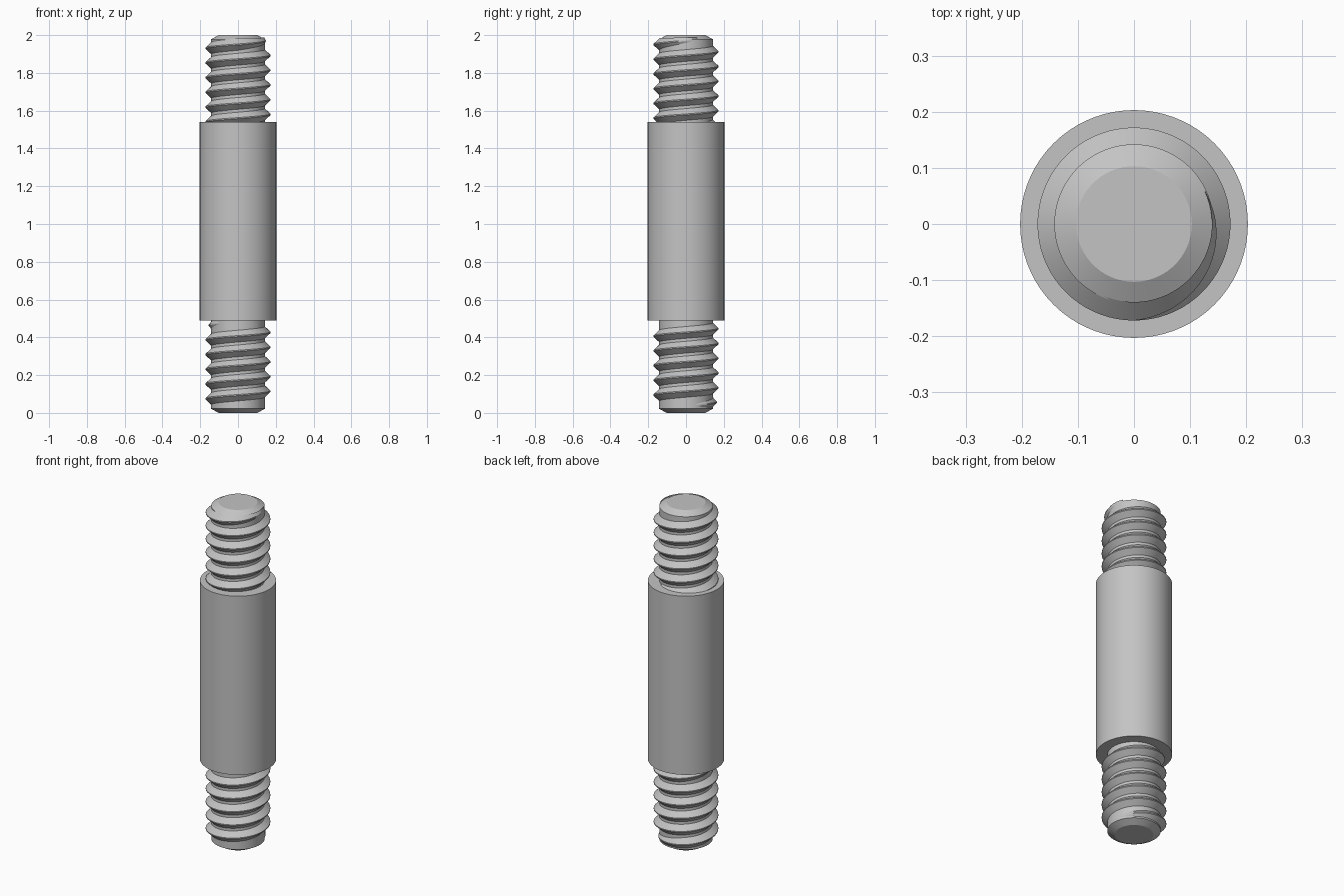
import bpy
import bmesh
from math import cos, sin, pi, radians, floor

STEPS = 72          # segments around every turned part
CORE = 0.142        # radius of the threaded rods
CREST = 0.172       # outer radius of the thread
BODY = 0.203        # radius of the middle sleeve
PITCH = 0.078

cube = bpy.data.objects.get("Cube")
if cube:
    bpy.data.objects.remove(cube, do_unlink=True)

# Single plain metal colour
steel = bpy.data.materials.new("grey steel")
steel.use_nodes = True
colour = (0.55, 0.55, 0.55, 1)
steel.diffuse_color = colour
steel.node_tree.nodes["Principled BSDF"].inputs["Base Color"].default_value = colour


def finish(name, bm):
    """Turn the bmesh into a named object, smooth with sharp edges kept."""
    bmesh.ops.recalc_face_normals(bm, faces=bm.faces)
    mesh = bpy.data.meshes.new(name)
    bm.to_mesh(mesh)
    bm.free()
    mesh.materials.append(steel)
    obj = bpy.data.objects.new(name, mesh)
    bpy.context.collection.objects.link(obj)
    bpy.ops.object.select_all(action='DESELECT')
    obj.select_set(True)
    bpy.context.view_layer.objects.active = obj
    bpy.ops.object.shade_smooth_by_angle(angle=radians(24))
    return obj


def bridge(bm, a, b, closed=True):
    """Join two rows of vertices with quads."""
    n = len(a)
    for i in range(n if closed else n - 1):
        j = (i + 1) % n
        bm.faces.new((a[i], a[j], b[j], b[i]))


def turned(name, profile):
    """Solid of revolution from (radius, height) pairs, capped at both ends."""
    bm = bmesh.new()
    rings = [[bm.verts.new((r * cos(2 * pi * i / STEPS), r * sin(2 * pi * i / STEPS), z))
              for i in range(STEPS)] for r, z in profile]
    for a, b in zip(rings, rings[1:]):
        bridge(bm, a, b)
    bm.faces.new(rings[0])
    bm.faces.new(rings[-1])
    return finish(name, bm)


def thread(name, z_zero, start, end, fade_in, fade_out):
    """Right-hand ridge; angles in degrees, z_zero is its height at angle 0."""
    bm = bmesh.new()
    root, half, flat = CORE - 0.003, 0.034, 0.003
    count = int((end - start) * STEPS / 360)
    rows = []
    for k in range(count + 1):
        deg = start + (end - start) * k / count
        size = 1.0
        if fade_in:
            size = min(size, (deg - start) / fade_in)
        if fade_out:
            size = min(size, (end - deg) / fade_out)
        size = max(size, 0.02)
        crest = root + (CREST - root) * size
        width = half * (0.35 + 0.65 * size)
        z = z_zero + PITCH * deg / 360
        a = radians(deg)
        section = ((root, -width), (crest, -flat), (crest, flat), (root, width))
        rows.append([bm.verts.new((r * cos(a), r * sin(a), z + dz)) for r, dz in section])
    for a, b in zip(rows, rows[1:]):
        bridge(bm, a, b)
    bm.faces.new(rows[0])
    bm.faces.new(rows[-1])
    return finish(name, bm)


# Middle sleeve
turned("middle_sleeve", [(BODY, 0.49), (BODY, 1.54)])

# Threaded rods with chamfered tips
turned("lower_rod", [(0.103, 0), (CORE, 0.022), (CORE, 0.5)])
turned("upper_rod", [(CORE, 1.53), (CORE, 1.978), (0.103, 2)])

# Lower thread fades at both ends; upper thread runs out of the sleeve
thread("lower_thread", 0.036, 10, 5 * 360 + 240, 110, 130)
thread("upper_thread", 1.97, -6 * 360 + 60, 25, 0, 115)
